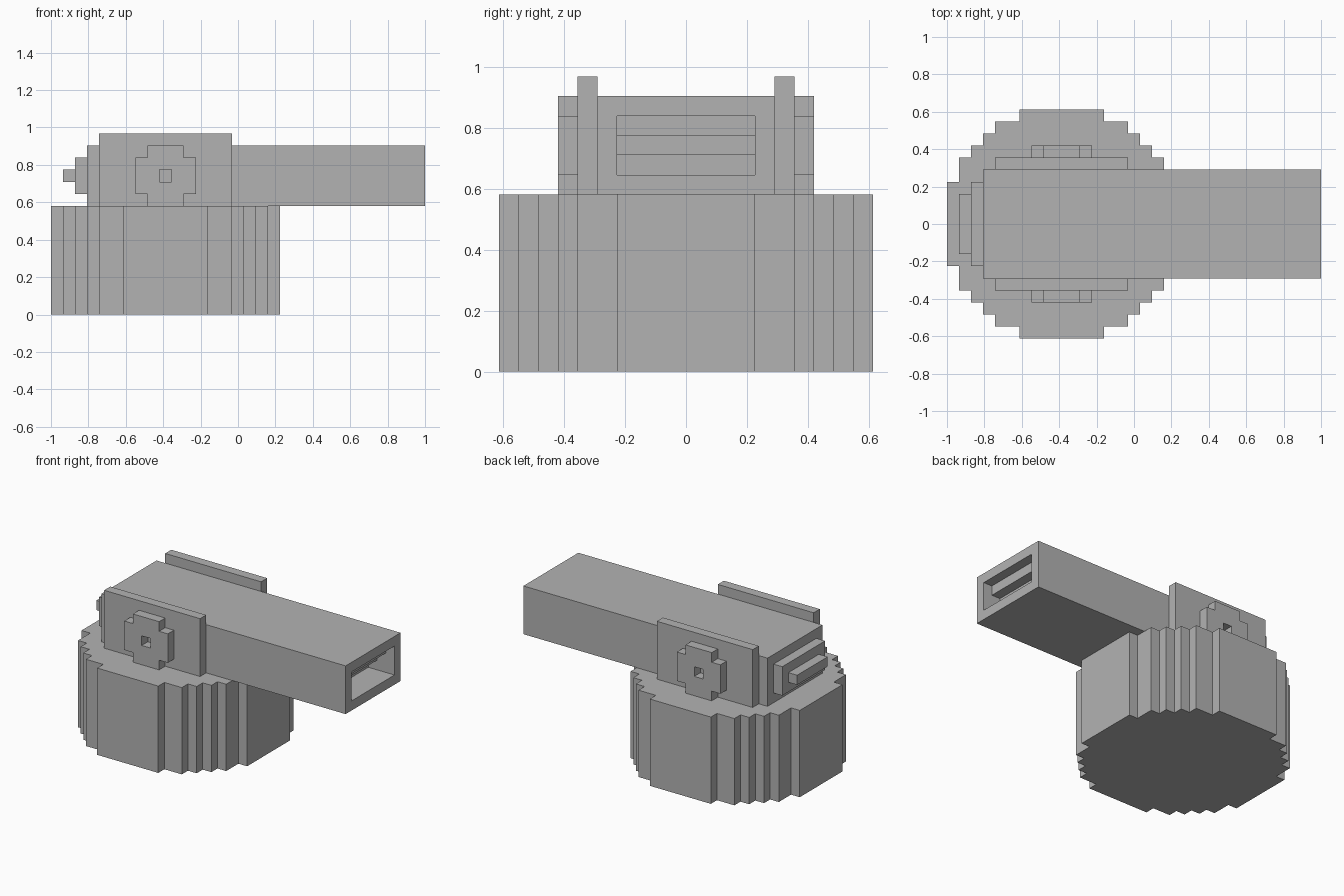
import bpy
import bmesh
from mathutils import Vector

if "Cube" in bpy.data.objects:
    bpy.data.objects.remove(bpy.data.objects["Cube"], do_unlink=True)

U = 2 / 31                 # one block
CX = 9.5                   # centre of the round base, in blocks from the rear end

grey = bpy.data.materials.new("plain_grey")
grey.use_nodes = True
grey.diffuse_color = (0.45, 0.45, 0.45, 1)
grey.node_tree.nodes["Principled BSDF"].inputs["Base Color"].default_value = (0.45, 0.45, 0.45, 1)


def prism(name, profile, lo, hi, axis):
    """Extrude a block-unit profile along an axis from lo to hi."""
    def place(a, b, c):
        x, y, z = {"z": (a, b, c), "y": (a, c, b), "x": (c, a, b)}[axis]
        return Vector((x * U - 1, y * U, z * U))
    bm = bmesh.new()
    face = bm.faces.new([bm.verts.new(place(a, b, lo)) for a, b in profile])
    extruded = bmesh.ops.extrude_face_region(bm, geom=[face])["geom"]
    verts = [g for g in extruded if isinstance(g, bmesh.types.BMVert)]
    bmesh.ops.translate(bm, verts=verts, vec=place(0, 0, hi) - place(0, 0, lo))
    bmesh.ops.recalc_face_normals(bm, faces=bm.faces)
    mesh = bpy.data.meshes.new(name)
    bm.to_mesh(mesh)
    bm.free()
    mesh.materials.append(grey)
    obj = bpy.data.objects.new(name, mesh)
    bpy.context.collection.objects.link(obj)
    return obj


def rect(a0, a1, b0, b1):
    return [(a0, b0), (a1, b0), (a1, b1), (a0, b1)]


def cut(obj, cutter):
    """Carve the cutter out of the object, then discard it."""
    cutter.hide_render = True
    mod = obj.modifiers.new("cut", "BOOLEAN")
    mod.operation = "DIFFERENCE"
    mod.solver = "EXACT"
    mod.object = cutter
    bpy.context.view_layer.objects.active = obj
    bpy.ops.object.modifier_apply(modifier=mod.name)
    bpy.data.objects.remove(cutter, do_unlink=True)


# Round base with a stepped outline: mirror one quarter of the staircase
steps = [(9.5, 3.5), (8.5, 5.5), (7.5, 6.5), (6.5, 7.5), (5.5, 8.5), (3.5, 9.5)]
quarter = []
for i, (x, y) in enumerate(steps):
    quarter.append((x, y))
    if i + 1 < len(steps):
        quarter.append((steps[i + 1][0], y))
half = quarter + [(-x, y) for x, y in reversed(quarter)]
outline = half + [(x, -y) for x, y in reversed(half)]
prism("round_base", [(CX + x, y) for x, y in outline], 0, 9, "z")

# Long barrel with a stepped opening in its end
barrel = prism("barrel", rect(-4.5, 4.5, 9, 14), 3, 31, "x")
recess = [(32, 10), (28, 10), (28, 11), (29, 11), (29, 12), (30, 12), (30, 13), (32, 13)]
cut(barrel, prism("opening_cutter", recess, -3.5, 3.5, "y"))

# Rear cap and its handle
prism("rear_cap", rect(-3.5, 3.5, 10, 13), 2, 3, "x")
prism("rear_handle", rect(-2.5, 2.5, 11, 12), 1, 2, "x")

# Side plates, each with a notched hub that has a small hole
hub_outline = [(8, 9), (11, 9), (11, 10), (12, 10), (12, 13), (11, 13),
               (11, 14), (8, 14), (8, 13), (7, 13), (7, 10), (8, 10)]
for side, s in (("left", 1), ("right", -1)):
    label = "back" if s > 0 else "front"
    prism(label + "_side_plate", rect(4, 15, 9, 15), s * 4.5, s * 5.5, "y")
    hub = prism(label + "_hub", hub_outline, s * 5.5, s * 6.5, "y")
    cut(hub, prism("hole_cutter", rect(9, 10, 11, 12), s * 5, s * 7, "y"))
